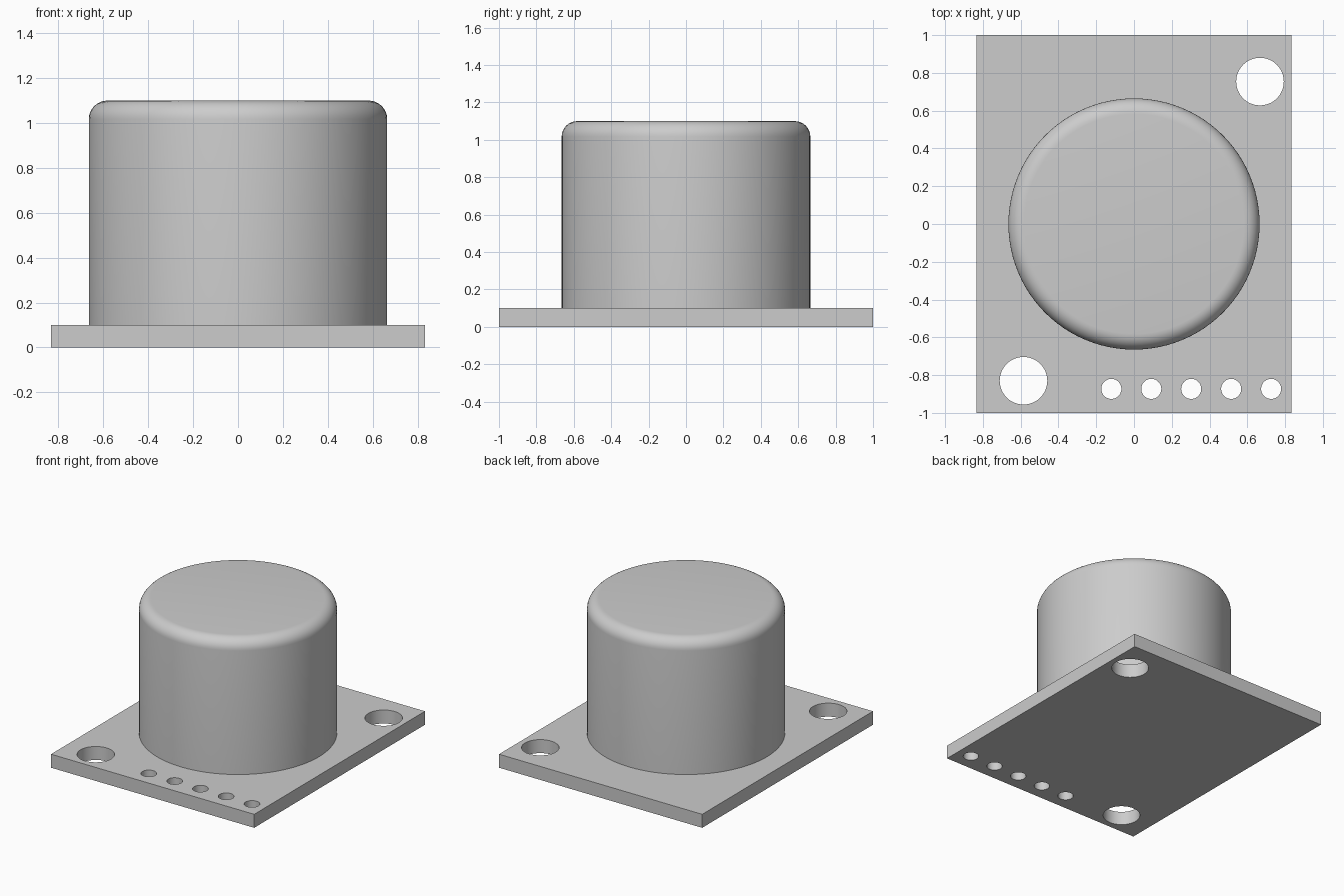
import bpy, bmesh, math

cube = bpy.data.objects.get("Cube")
if cube:
    bpy.data.objects.remove(cube, do_unlink=True)

grey = bpy.data.materials.new("plain grey")
grey.use_nodes = True
colour = (0.604, 0.604, 0.604, 1)
grey.diffuse_color = colour
grey.node_tree.nodes["Principled BSDF"].inputs["Base Color"].default_value = colour

PLATE_TOP, CAN_TOP = 0.1, 1.1
CAN_RADIUS, FILLET = 0.665, 0.083


def finish(name, bm):
    bmesh.ops.recalc_face_normals(bm, faces=bm.faces)
    mesh = bpy.data.meshes.new(name)
    bm.to_mesh(mesh)
    bm.free()
    mesh.materials.append(grey)
    obj = bpy.data.objects.new(name, mesh)
    bpy.context.collection.objects.link(obj)
    bpy.ops.object.select_all(action="DESELECT")
    obj.select_set(True)
    bpy.context.view_layer.objects.active = obj
    bpy.ops.object.shade_smooth_by_angle(angle=math.radians(30))
    return obj


def circle(x, y, r, n=48):
    turns = [math.tau * i / n for i in range(n)]
    return [(x + r * math.cos(a), y + r * math.sin(a)) for a in turns]


# Circuit board: rectangle with two mounting holes and a row of pin holes
loops = [[(-0.833, -1), (0.833, -1), (0.833, 1), (-0.833, 1)],
         circle(0.667, 0.754, 0.126), circle(-0.585, -0.83, 0.126)]
loops += [circle(-0.12 + 0.2115 * i, -0.873, 0.053) for i in range(5)]
bm = bmesh.new()
for loop in loops:
    verts = [bm.verts.new((x, y, 0)) for x, y in loop]
    for i, v in enumerate(verts):
        bm.edges.new((verts[i - 1], v))
bmesh.ops.triangle_fill(bm, edges=bm.edges[:], use_beauty=True)
raised = bmesh.ops.extrude_face_region(bm, geom=bm.faces[:], use_keep_orig=True)
top = [g for g in raised["geom"] if isinstance(g, bmesh.types.BMVert)]
bmesh.ops.translate(bm, verts=top, vec=(0, 0, PLATE_TOP))
finish("circuit_board", bm)

# Sensor can: cylinder with a rounded top rim
bm = bmesh.new()
height = CAN_TOP - PLATE_TOP
bmesh.ops.create_cone(bm, cap_ends=True, segments=96, radius1=CAN_RADIUS,
                      radius2=CAN_RADIUS, depth=height)
bmesh.ops.translate(bm, verts=bm.verts, vec=(0, 0, PLATE_TOP + height / 2))
rim = [e for e in bm.edges if all(v.co.z > CAN_TOP - 0.01 for v in e.verts)]
bmesh.ops.bevel(bm, geom=rim, offset=FILLET, segments=8, profile=0.5,
                affect="EDGES")
finish("sensor_can", bm)
